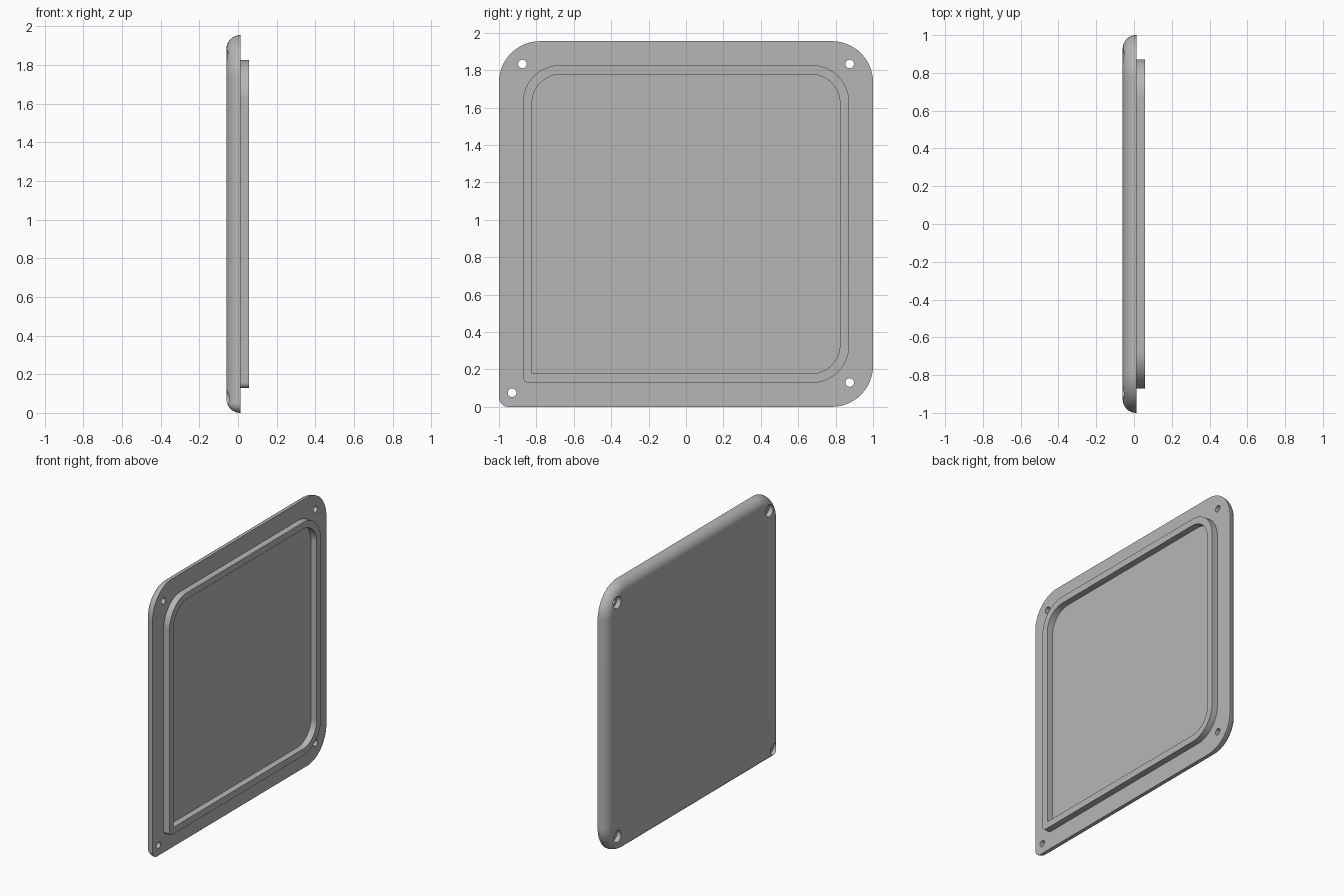
import bpy, bmesh, math
from mathutils import Matrix, Vector

cube = bpy.data.objects.get("Cube")
if cube:
    bpy.data.objects.remove(cube, do_unlink=True)

HEIGHT = 1.955
BACK, FACE, RIM_TOP = -0.06, 0.012, 0.058
FILLET = FACE - BACK

grey = bpy.data.materials.new("light grey")
grey.use_nodes = True
colour = (0.47, 0.47, 0.47, 1)
grey.diffuse_color = colour
grey.node_tree.nodes["Principled BSDF"].inputs["Base Color"].default_value = colour


def outline(inset, big, small, steps=16):
    """Rounded square in (y, z); the lower corner at -y has its own radius."""
    y, low, high = 1 - inset, inset, HEIGHT - inset
    corners = [(y, high, big), (-y, high, big), (-y, low, small), (y, low, big)]
    points = []
    for i, (cy, cz, r) in enumerate(corners):
        r = max(r, 0.0005)
        oy = cy - math.copysign(r, cy)
        oz = cz - r if cz == high else cz + r
        for k in range(steps + 1):
            a = math.pi / 2 * (i + k / steps)
            points.append((oy + r * math.cos(a), oz + r * math.sin(a)))
    return points


def add_loop(bm, x, points):
    return [bm.verts.new((x, y, z)) for y, z in points]


def bridge(bm, a, b):
    n = len(a)
    for i in range(n):
        j = (i + 1) % n
        bm.faces.new((a[i], a[j], b[j], b[i]))


def finish(bm, name):
    bmesh.ops.remove_doubles(bm, verts=bm.verts, dist=0.00002)
    bmesh.ops.recalc_face_normals(bm, faces=bm.faces)
    mesh = bpy.data.meshes.new(name)
    bm.to_mesh(mesh)
    bm.free()
    obj = bpy.data.objects.new(name, mesh)
    bpy.context.collection.objects.link(obj)
    mesh.materials.append(grey)
    return obj


def smooth(obj):
    bpy.ops.object.select_all(action='DESELECT')
    obj.select_set(True)
    bpy.context.view_layer.objects.active = obj
    bpy.ops.object.shade_smooth_by_angle(angle=math.radians(30))
    weighted = obj.modifiers.new("even shading", 'WEIGHTED_NORMAL')
    weighted.keep_sharp = True


# Cover plate: flat inner face, fully rounded outer edge
bm = bmesh.new()
loops = []
SEGMENTS = 12
for k in range(SEGMENTS + 1):
    a = math.pi / 2 * k / SEGMENTS
    inset = FILLET * (1 - math.cos(a))
    x = FACE - FILLET * math.sin(a)
    loops.append(add_loop(bm, x, outline(inset, 0.22 - inset, 0.05 - inset)))
for a, b in zip(loops, loops[1:]):
    bridge(bm, a, b)
bm.faces.new(loops[0])
bm.faces.new(loops[-1])
plate = finish(bm, "cover_plate")

# Screw holes: narrow bore with a wider seat on the outer side
bm = bmesh.new()
SEAT = -0.025
for y, z in [(-0.875, 1.833), (0.875, 1.833), (0.875, 0.13), (-0.93, 0.075)]:
    rings = []
    for x, r in [(-0.1, 0.043), (SEAT, 0.043), (SEAT, 0.023), (0.1, 0.023)]:
        angles = [math.tau * i / 32 for i in range(32)]
        rings.append(add_loop(bm, x, [(y + r * math.cos(t), z + r * math.sin(t)) for t in angles]))
    for a, b in zip(rings, rings[1:]):
        bridge(bm, a, b)
    bm.faces.new(rings[0])
    bm.faces.new(rings[-1])
cutter = finish(bm, "screw_hole_cutter")
cutter.hide_render = True
cut = plate.modifiers.new("screw holes", 'BOOLEAN')
cut.object = cutter
cut.operation = 'DIFFERENCE'
cut.solver = 'EXACT'
bpy.context.view_layer.objects.active = plate
bpy.ops.object.modifier_apply(modifier=cut.name)
bpy.data.objects.remove(cutter, do_unlink=True)
smooth(plate)

# Locating rim standing on the inner face
bm = bmesh.new()
outer, inner = outline(0.128, 0.2, 0.03), outline(0.177, 0.155, 0)
ring = [add_loop(bm, x, pts) for x, pts in
        [(FACE - 0.01, outer), (RIM_TOP, outer), (RIM_TOP, inner), (FACE - 0.01, inner)]]
for i in range(4):
    bridge(bm, ring[i], ring[(i + 1) % 4])
rim = finish(bm, "locating_rim")
smooth(rim)
